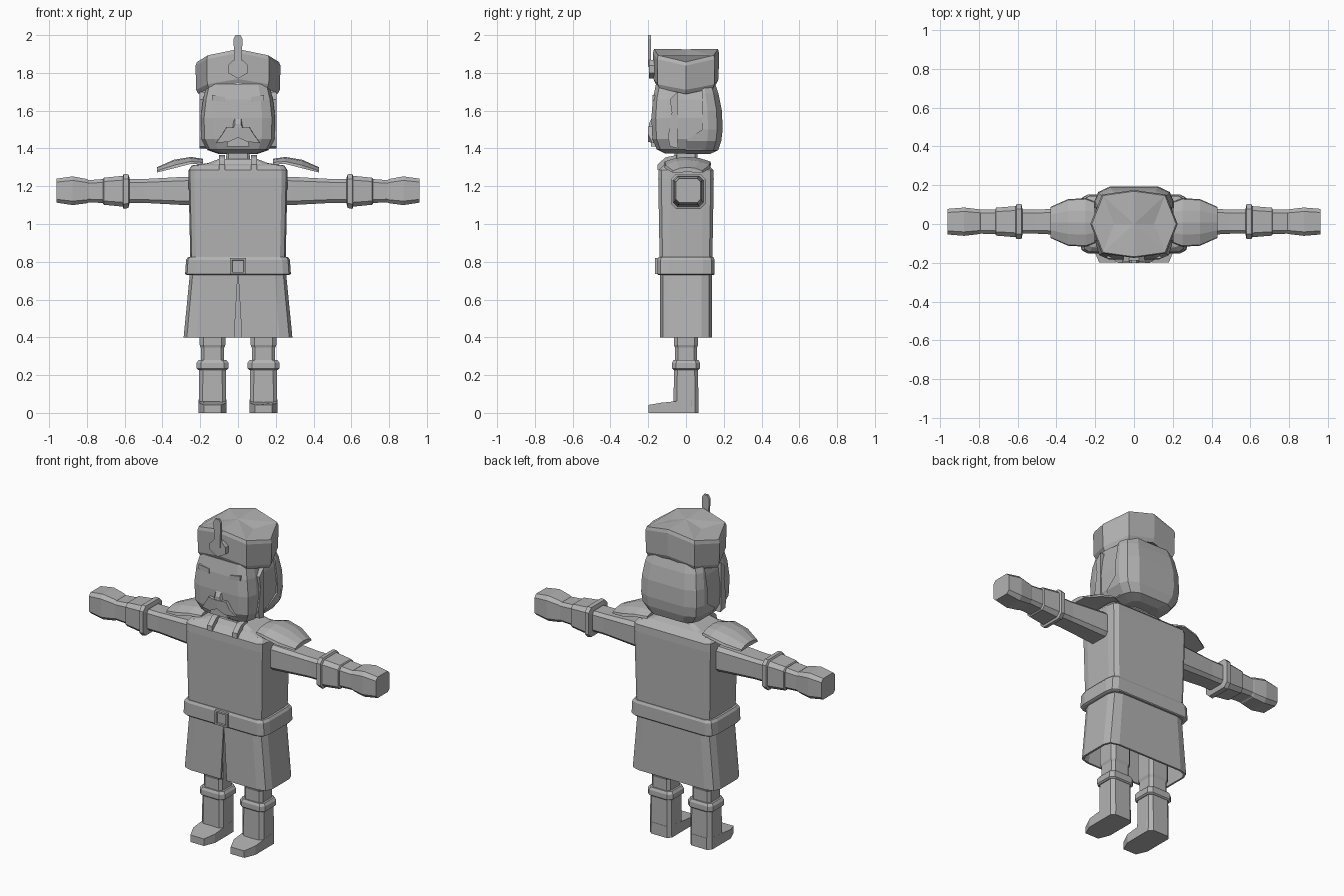
import bpy, bmesh, math
from mathutils import Vector

grey = bpy.data.materials.new("plain grey")
grey.diffuse_color = (0.45, 0.45, 0.45, 1)


def make(name, verts, faces, mirror=False, thick=0):
    me = bpy.data.meshes.new(name)
    me.from_pydata([tuple(v) for v in verts], [], faces)
    bm = bmesh.new()
    bm.from_mesh(me)
    bmesh.ops.recalc_face_normals(bm, faces=bm.faces)
    bm.to_mesh(me)
    bm.free()
    me.materials.append(grey)
    ob = bpy.data.objects.new(name, me)
    bpy.context.collection.objects.link(ob)
    if thick:
        ob.modifiers.new("thickness", 'SOLIDIFY').thickness = thick
    if mirror:
        m = ob.modifiers.new("mirror", 'MIRROR')
        m.use_mirror_merge = False
    return ob


def loft(name, rings, mirror=False):
    """Skin a stack of equal-length rings and cap both ends."""
    n, verts = len(rings[0]), [p for r in rings for p in r]
    faces = [(k * n + i, k * n + (i + 1) % n, (k + 1) * n + (i + 1) % n, (k + 1) * n + i)
             for k in range(len(rings) - 1) for i in range(n)]
    faces += [tuple(range(n)), tuple(range(len(verts) - n, len(verts)))]
    return make(name, verts, faces, mirror)


def section(hx, hy, fx=0.8, fy=0.8, rounded=False):
    """Rectangle with cut corners, optionally with one extra corner point."""
    q = [(hx, hy * fy), (hx * fx, hy)]
    if rounded:
        q.insert(1, (hx * (fx + (1 - fx) * .75), hy * (fy + (1 - fy) * .72)))
    r = q[::-1]
    return (q + [(-x, y) for x, y in r] + [(-x, -y) for x, y in q] + [(x, -y) for x, y in r])


def upright(name, levels, cx=0, fx=.8, fy=.8, rounded=False, mirror=False):
    """levels: (z, half width, half depth, y centre)"""
    return loft(name, [[(cx + x, cy + y, z) for x, y in section(hx, hy, fx, fy, rounded)]
                       for z, hx, hy, cy in levels], mirror)


def limb(name, levels):
    """levels: (x, half depth, bottom z, top z), running sideways"""
    return loft(name, [[(x, .012 + a, (lo + hi) / 2 + b) for a, b in section(h, (hi - lo) / 2, .72, .72)]
                       for x, h, lo, hi in levels], True)


def plate(name, outline, y0, y1, mirror=False):
    """Front-facing plate from an (x, z) outline."""
    return loft(name, [[(x, y0, z) for x, z in outline], [(x, y1, z) for x, z in outline]], mirror)


# Coat, belt and buckle
upright("coat", [(.78, .25, .14, 0), (.83, .253, .14, 0), (1.24, .262, .147, 0), (1.285, .262, .145, 0),
                 (1.31, .245, .12, 0), (1.325, .14, .09, 0)], fx=.88, fy=.6, rounded=True)
upright("belt", [(.73, .27, .148, 0), (.735, .28, .152, 0), (.81, .275, .152, 0), (.825, .265, .145, 0)],
        fx=.85, fy=.6, rounded=True)
loft("buckle", [[(x * s, y, .777 + z * s) for x, z in ((-1, -1), (1, -1), (1, 1), (-1, 1))]
                for s, y in ((.042, -.14), (.042, -.163), (.032, -.163), (.03, -.155))])

# Open coat skirt with a front slit
def skirt_row(z, hx, hy, gap):
    s = section(hx, hy, .76, .6, True)
    s = s[9:] + s[:9]
    return [(gap, -hy, z)] + [(x, y, z) for x, y in s] + [(-gap, -hy, z)]

top, bottom = skirt_row(.735, .255, .137, .001), skirt_row(.4, .288, .137, .02)
n = len(top)
make("coat_skirt", top + bottom, [(i, i + 1, n + i + 1, n + i) for i in range(n - 1)], thick=.012)

# Legs, boot cuffs and boots
upright("leg", [(.25, .062, .058, 0), (.345, .062, .058, 0), (.36, .068, .064, 0), (.74, .068, .064, 0)],
        .135, .72, .72, mirror=True)
upright("boot_cuff", [(.228, .075, .066, 0), (.235, .084, .073, 0), (.265, .084, .073, 0), (.28, .074, .066, 0)],
        .135, .72, .72, mirror=True)
upright("boot_shaft", [(0, .073, .066, 0), (.235, .071, .064, 0)], .135, .72, .72, mirror=True)
foot = [(-.05, .067), (.05, .067), (.073, .03), (.073, -.13), (.045, -.198), (-.045, -.198), (-.073, -.13), (-.073, .03)]
loft("boot_foot", [[(.135 + x, y, 0) for x, y in foot],
                   [(.135 + x, y, min(.07, .042 + (y + .2) * .17)) for x, y in foot]], True)

# Arms
limb("sleeve", [(.2, .075, 1.1, 1.25), (.28, .073, 1.1, 1.25), (.5, .062, 1.112, 1.238), (.6, .062, 1.112, 1.238)])
limb("glove_cuff", [(.575, .066, 1.105, 1.245), (.58, .09, 1.085, 1.263), (.605, .09, 1.08, 1.265),
                    (.61, .08, 1.092, 1.255), (.71, .072, 1.102, 1.245), (.715, .066, 1.108, 1.24)])
limb("hand", [(.69, .064, 1.11, 1.24), (.79, .062, 1.115, 1.232), (.8, .064, 1.11, 1.238),
              (.875, .073, 1.1, 1.252), (.96, .066, 1.113, 1.24)])

# Curved shoulder pads with a raised middle
pad = []
for x, hy, z, h in ((.185, .10, 1.315, .03), (.25, .125, 1.318, .037), (.34, .12, 1.295, .045), (.43, .08, 1.272, .028)):
    pad.append([(x, .008 + y * hy, z + h * t) for y, t in
                ((-1, 0), (-.96, .35), (-.5, .85), (0, 1), (.5, .85), (.96, .35), (1, 0), (0, .1))])
loft("shoulder_pad", pad, True)

# Neck, collar and front straps
upright("neck", [(1.29, .065, .06, 0), (1.42, .06, .06, 0)])
upright("collar", [(1.31, .19, .11, 0), (1.345, .10, .085, 0), (1.345, .075, .07, 0), (1.32, .065, .06, 0)])
loft("collar_strap", [[(x, y, z) for y, z in ((-.152, 1.285), (-.15, 1.315), (-.11, 1.352), (-.05, 1.365),
                                             (-.05, 1.33), (-.13, 1.29))] for x in (.068, .1)], True)

# Head with a fuller hair layer behind and below it
upright("head", [(1.372, .10, .11, .0), (1.395, .165, .155, .0), (1.45, .193, .175, -.003), (1.56, .197, .18, -.003),
                 (1.66, .185, .172, -.004), (1.74, .165, .155, -.004)], fx=.65, fy=.55, rounded=True)
hair_side = [(.09, 1.5), (.09, 1.72), (.14, 1.72), (.16, 1.72), (.19, 1.6), (.196, 1.5), (.175, 1.41), (.12, 1.4), (.09, 1.43)]
hair = []
for z, hx, hy in ((1.37, .10, .125), (1.39, .16, .17), (1.44, .197, .187), (1.5, .205, .194), (1.6, .202, .19),
                  (1.69, .188, .172), (1.74, .17, .155)):
    hair.append([(hx * a, max(hy * b, .085), z) if z > 1.48 else (hx * a, hy * b if b > 0 else b * .1, z)
                 for a, b in ((-.85, 0), (-1, 0), (-1, .6), (-.9, .85), (-.6, 1), (.6, 1), (.9, .85), (1, .6), (1, 0), (.85, 0))])
loft("hair", hair)
loft("cheek_strap", [[(x, y, z) for y, z in ((-.095, 1.46), (-.075, 1.59), (-.085, 1.66), (-.045, 1.7), (-.045, 1.44), (-.04, 1.4), (-.085, 1.41))]
                     for x in (.15, .203)], True)

# Face: eyes, nose, moustache and chin
plate("eye", [(.068, 1.645), (.138, 1.655), (.138, 1.682), (.068, 1.672)], -.178, -.165, True)
loft("nose", [[(0 + x, y, z) for x, z in ((-w, z0), (w, z0), (w * .6, z1), (-w * .6, z1))]
              for y, w, z0, z1 in ((-.16, .035, 1.5, 1.6), (-.197, .025, 1.505, 1.53))])
stache = [(0, 1.458), (.05, 1.435), (.118, 1.43), (.085, 1.475), (.06, 1.515), (0, 1.508)]
loft("moustache", [[(x, -.16, z) for x, z in stache],
                   [(x * .97, -.178 - .022 * (x < .1), z) for x, z in stache]], True)
plate("lip", [(-.06, 1.41), (.06, 1.41), (.05, 1.45), (-.05, 1.45)], -.185, -.16)

# Hat: an eight-sided band that rises to the front and back
plan = [(.225, 0, 0), (.165, .152, .035), (0, .175, .068), (-.165, .152, .035),
        (-.225, 0, 0), (-.165, -.152, .035), (0, -.175, .068), (.165, -.152, .035)]
loft_rings = [[(x * s, y * s, z + lift * k) for x, y, lift in plan]
              for s, z, k in ((.88, 1.72, .8), (.93, 1.688, .85), (.985, 1.71, .85), (1.0, 1.838, 1), (.965, 1.858, 1))]
loft("hat_band", loft_rings)
rim = loft_rings[-1]
make("hat_crown", rim + [(0, 0, 1.925)], [(i, (i + 1) % 8, 8) for i in range(8)])

# Hat badge and plume
plate("badge", [(0, 1.77), (.053, 1.8), (.053, 1.84), (.025, 1.868), (-.025, 1.868), (-.053, 1.84), (-.053, 1.8)], -.195, -.165)
plate("plume", [(-.018, 1.83), (.018, 1.83), (.024, 1.98), (.012, 2.0), (-.012, 2.0), (-.024, 1.98)], -.2, -.186)
